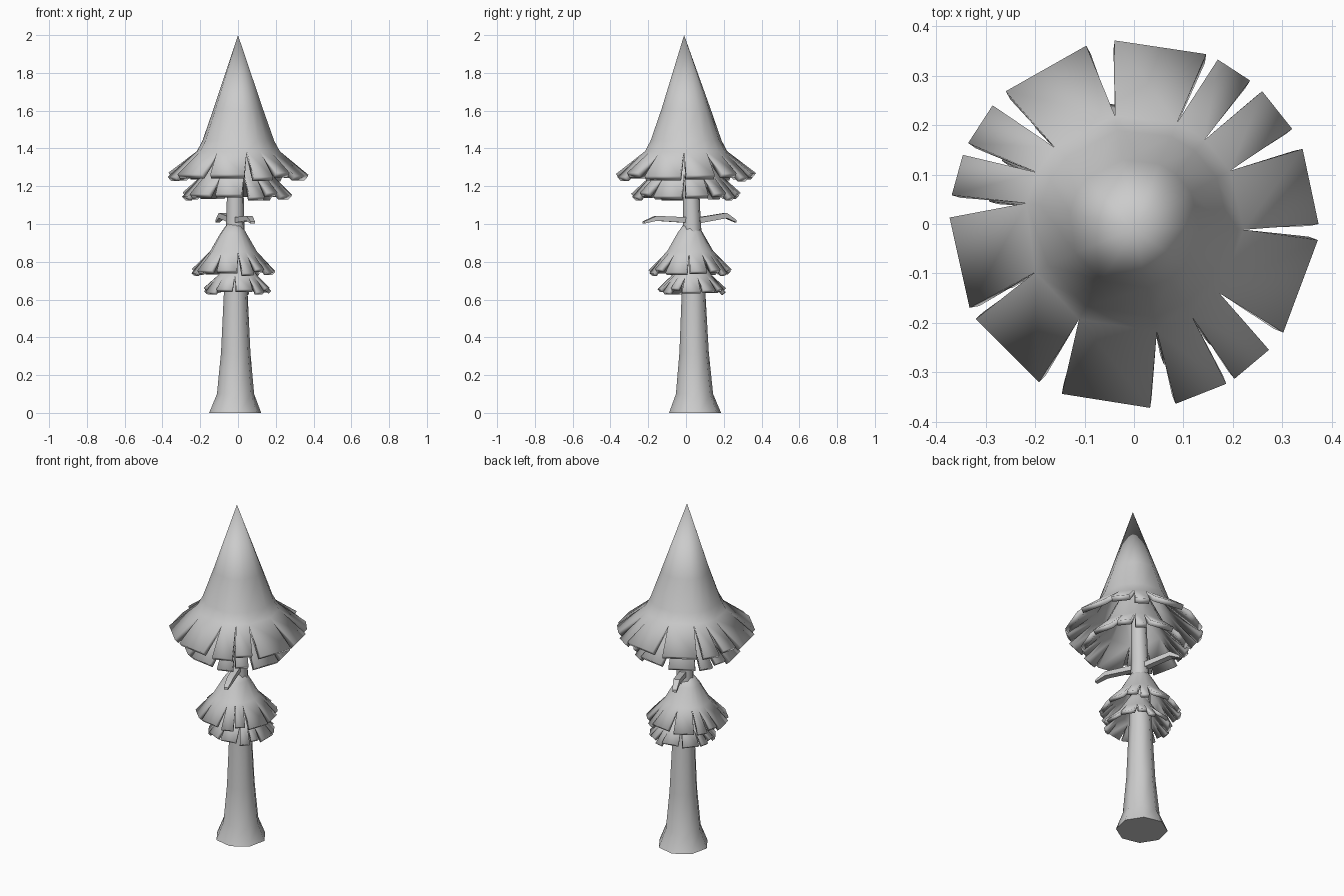
import bpy, bmesh, math
from mathutils import Vector

cube = bpy.data.objects.get("Cube")
if cube:
    bpy.data.objects.remove(cube, do_unlink=True)

grey = bpy.data.materials.new("light grey")
grey.use_nodes = True
grey.diffuse_color = (0.6, 0.6, 0.6, 1)
grey.node_tree.nodes["Principled BSDF"].inputs["Base Color"].default_value = (0.6, 0.6, 0.6, 1)

# Edges of each bough slat in degrees, and the root angle of the slit before it
SLATS = [(0, 24), (31, 46), (51, 63), (67, 96), (105, 134), (140, 154), (158, 171),
         (178, 207), (211, 239), (247, 275), (283, 300), (303, 317), (324, 355)]
SLITS = [-3, 29, 50, 67, 100, 136, 152, 169, 206, 240, 282, 302, 321]


def finish(name, bm, angle):
    bmesh.ops.recalc_face_normals(bm, faces=bm.faces)
    mesh = bpy.data.meshes.new(name)
    bm.to_mesh(mesh)
    bm.free()
    mesh.materials.append(grey)
    obj = bpy.data.objects.new(name, mesh)
    bpy.context.collection.objects.link(obj)
    bpy.ops.object.select_all(action='DESELECT')
    obj.select_set(True)
    bpy.context.view_layer.objects.active = obj
    bpy.ops.object.shade_smooth_by_angle(angle=math.radians(angle))
    return obj


def polar(centre, radius, degrees, z):
    a = math.radians(degrees)
    return Vector((centre[0] + radius * math.cos(a), centre[1] + radius * math.sin(a), z))


def bridge(bm, rings):
    for low, high in zip(rings, rings[1:]):
        n = len(low)
        for i in range(n):
            bm.faces.new((low[i], low[(i + 1) % n], high[(i + 1) % n], high[i]))


def canopy(name, centre, tip, profile, outer, thickness, turn=0):
    """Cone through (radius, z) rings whose rim is split into splayed slats."""
    bm = bmesh.new()
    n = len(SLATS)
    rings = [[bm.verts.new(polar(centre, r, a + turn, z)) for a in SLITS] for r, z in profile]
    bridge(bm, rings)
    apex = bm.verts.new(tip)
    for i in range(n):
        bm.faces.new((rings[-1][i], rings[-1][(i + 1) % n], apex))
        start, end = SLATS[i]
        drop = 0.012 * math.sin(2.4 * i)
        corners = [bm.verts.new(polar(centre, outer[0], a + turn, outer[1] + drop))
                   for a in (start, end)]
        bm.faces.new((rings[0][i], corners[0], corners[1], rings[0][(i + 1) % n]))
    obj = finish(name, bm, 40)
    for f in obj.data.polygons:
        if f.normal.z < 0:
            obj.data.flip_normals()
            break
    solid = obj.modifiers.new("thickness", 'SOLIDIFY')
    solid.thickness = thickness
    solid.offset = -1


# Trunk: flared eight-sided column (centre x, centre y, radius, height)
bm = bmesh.new()
sections = [(-.015, .048, .14, 0), (-.013, .045, .1, .1), (-.012, .043, .079, .32),
            (-.012, .04, .064, .63), (-.015, .03, .047, 1.05), (-.012, .02, .04, 1.45)]
rings = [[bm.verts.new(polar((x, y), r, 45 * i + 10, z)) for i in range(8)]
         for x, y, r, z in sections]
bridge(bm, rings)
bm.faces.new(rings[0])
bm.faces.new(rings[-1])
finish("trunk", bm, 50)

# Canopies, from the top down
canopy("top_canopy", (0, 0), (0, -.01, 2),
       [(.222, 1.385), (.192, 1.44), (.132, 1.61)], (.373, 1.26), .03)
canopy("top_under_canopy", (-.005, 0), (-.005, .005, 1.6),
       [(.175, 1.27), (.1, 1.42)], (.292, 1.155), .028)
canopy("lower_canopy", (-.025, .022), (-.015, .03, 1.06),
       [(.125, .855), (.07, .95)], (.222, .75), .022)
canopy("lower_under_canopy", (0, .03), (-.01, .035, .92),
       [(.105, .73), (.06, .8)], (.182, .65), .02, 20)


# Branches: bent tapering twigs with a square section
def branch(name, path):
    bm = bmesh.new()
    points = [Vector(p[:3]) for p in path]
    flat = (points[-1] - points[0]).cross(Vector((0, 0, 1))).normalized()
    rings = []
    for p, (_, _, _, w, h) in zip(points, path):
        rings.append([bm.verts.new(p + flat * w * sx + Vector((0, 0, h * sz)))
                      for sx, sz in ((-1, -1), (1, -1), (1, 1), (-1, 1))])
    bridge(bm, rings)
    bm.faces.new(rings[0])
    bm.faces.new(rings[-1])
    finish(name, bm, 30)


branch("front_branch", [(-.01, .02, 1.02, .018, .015), (.06, -.16, 1.03, .018, .013),
                        (.078, -.225, 1.008, .012, .006)])
branch("back_branch", [(-.015, .04, 1.015, .018, .016), (-.085, .21, 1.045, .018, .014),
                       (-.108, .262, 1.015, .012, .007)])
